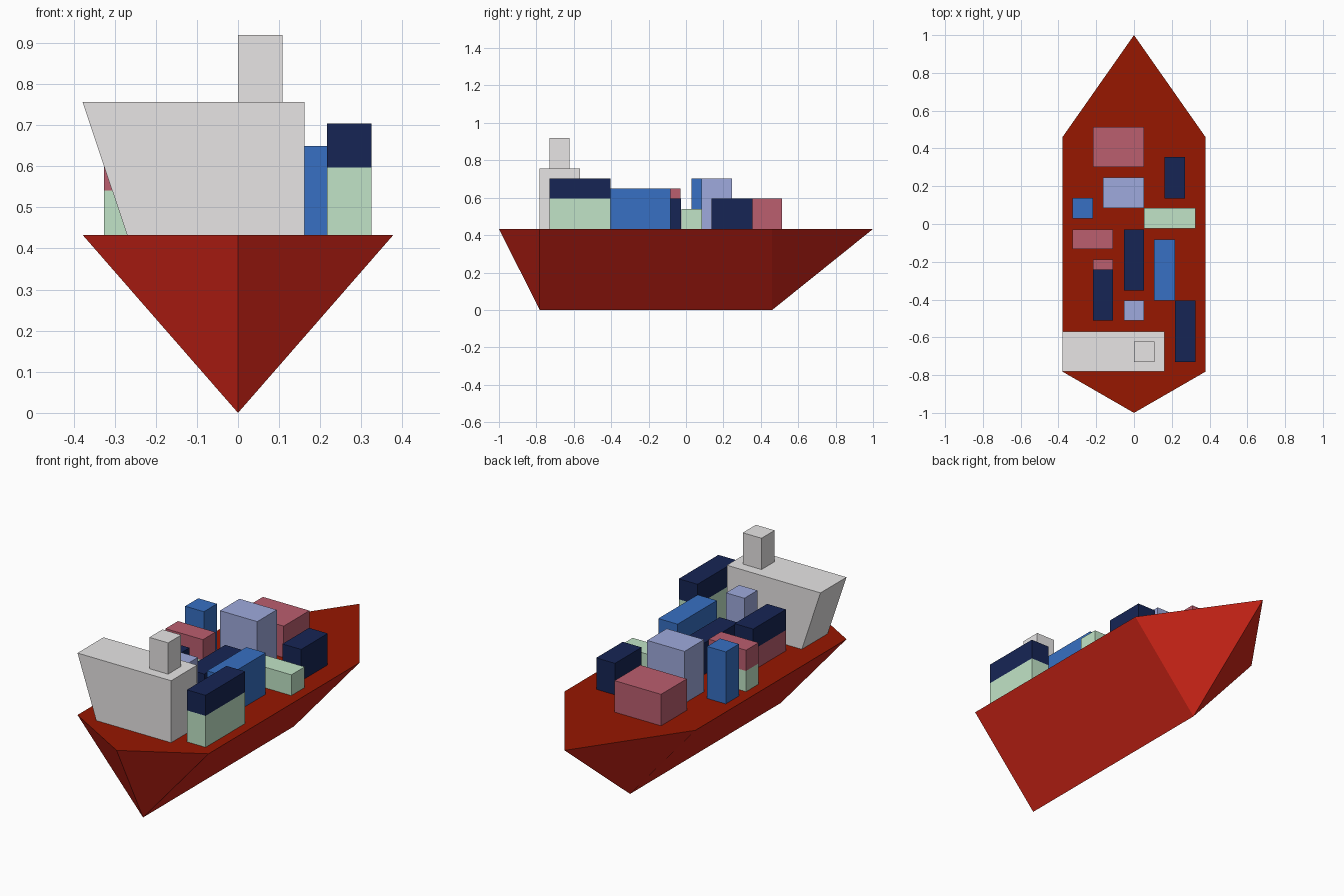
import bpy, bmesh

if "Cube" in bpy.data.objects:
    bpy.data.objects.remove(bpy.data.objects["Cube"])

DECK = 0.433


def material(name, rgb):
    m = bpy.data.materials.new(name)
    lin = [((c / 255 + 0.055) / 1.055) ** 2.4 if c > 10 else c / 255 / 12.92 for c in rgb]
    m.diffuse_color = (*lin, 1)
    m.use_nodes = True
    m.node_tree.nodes["Principled BSDF"].inputs["Base Color"].default_value = m.diffuse_color
    return m


MATS = {n: material(n, c) for n, c in {
    "hull red": (214, 38, 25), "deck rust": (151, 23, 0), "pale grey": (231, 229, 229),
    "rose": (187, 94, 111), "lilac": (159, 170, 221), "navy": (22, 37, 85),
    "blue": (55, 112, 195), "mint": (193, 228, 199)}.items()}


def mesh_object(name, bm, *colours):
    bmesh.ops.recalc_face_normals(bm, faces=bm.faces)
    me = bpy.data.meshes.new(name)
    bm.to_mesh(me)
    bm.free()
    for c in colours:
        me.materials.append(MATS[c])
    ob = bpy.data.objects.new(name, me)
    bpy.context.collection.objects.link(ob)
    return ob


def box(name, colour, x, y, z, lean=0.0):
    """Box from ranges; lean moves the lower left edge inwards."""
    bm = bmesh.new()
    profile = [(x[0] + lean, z[0]), (x[1], z[0]), (x[1], z[1]), (x[0], z[1])]
    f = bm.faces.new([bm.verts.new((px, y[0], pz)) for px, pz in profile])
    ext = bmesh.ops.extrude_face_region(bm, geom=[f], use_keep_orig=True)["geom"]
    moved = [v for v in ext if isinstance(v, bmesh.types.BMVert)]
    bmesh.ops.translate(bm, verts=moved, vec=(0, y[1] - y[0], 0))
    return mesh_object(name, bm, colour)


# Hull: six-sided deck outline tapering to a straight keel
bm = bmesh.new()
W, YB, YS = 0.378, 0.461, -0.782
rim = [bm.verts.new((x, y, DECK)) for x, y in
       [(0, 1), (-W, YB), (-W, YS), (0, -1), (W, YS), (W, YB)]]
kb, ks = bm.verts.new((0, YB, 0)), bm.verts.new((0, YS, 0))
bow, lb, ls, stern, rs, rb = rim
bm.faces.new(rim).material_index = 1
for a, b in ((lb, ls), (rb, rs)):
    bm.faces.new((bow, a, kb))
    bm.faces.new((a, b, ks, kb))
    bm.faces.new((b, stern, ks))
mesh_object("hull", bm, "hull red", "deck rust")

# Bridge house with leaning side, and funnel
box("bridge_house", "pale grey", (-0.378, 0.162), (-0.782, -0.568), (DECK, 0.756), 0.108)
box("funnel", "pale grey", (0, 0.108), (-0.73, -0.622), (0.756, 0.919))

# Cargo containers: colour, x range, y range, z range
L1, L15, L2, L25 = 0.541, 0.597, 0.649, 0.704
CARGO = [
    ("rose", (-0.216, 0.052), (0.302, 0.514), (DECK, L15)),
    ("lilac", (-0.163, 0.052), (0.084, 0.245), (DECK, L25)),
    ("navy", (0.161, 0.269), (0.136, 0.355), (DECK, L15)),
    ("blue", (-0.326, -0.218), (0.03, 0.138), (DECK, L25)),
    ("mint", (0.054, 0.325), (-0.025, 0.085), (DECK, L1)),
    ("mint", (-0.326, -0.11), (-0.132, -0.029), (DECK, L1)),
    ("rose", (-0.326, -0.11), (-0.132, -0.029), (L1, L2)),
    ("navy", (-0.054, 0.052), (-0.352, -0.028), (DECK, L15)),
    ("blue", (0.106, 0.217), (-0.406, -0.082), (DECK, L2)),
    ("rose", (-0.218, -0.11), (-0.511, -0.187), (DECK, L1)),
    ("navy", (-0.218, -0.11), (-0.511, -0.242), (L1, L2)),
    ("lilac", (-0.054, 0.052), (-0.511, -0.404), (DECK, L25)),
    ("mint", (0.217, 0.325), (-0.731, -0.405), (DECK, L15)),
    ("navy", (0.217, 0.325), (-0.731, -0.405), (L15, L25)),
]
for i, (colour, x, y, z) in enumerate(CARGO, 1):
    box(f"container_{i}", colour, x, y, z)
